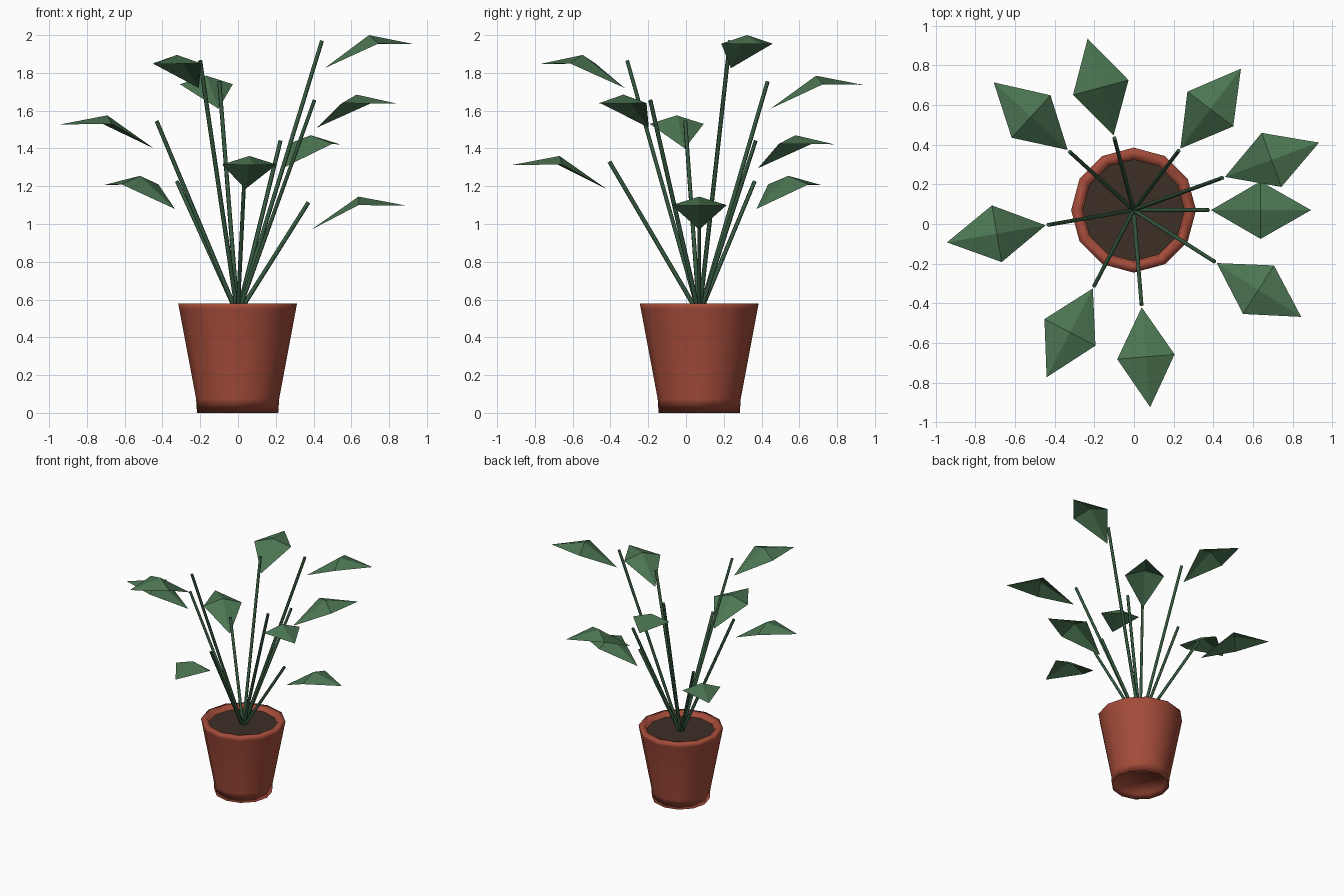
import bpy, bmesh, math
from mathutils import Vector, Matrix

if "Cube" in bpy.data.objects:
    bpy.data.objects.remove(bpy.data.objects["Cube"])

CENTRE = Vector((-0.002, 0.07, 0))


def material(name, rgb):
    m = bpy.data.materials.new(name)
    m.diffuse_color = (*rgb, 1)
    m.use_nodes = True
    m.node_tree.nodes["Principled BSDF"].inputs["Base Color"].default_value = m.diffuse_color
    return m


TERRACOTTA = material("terracotta", (0.37, 0.072, 0.042))
SOIL = material("dark soil", (0.045, 0.029, 0.019))
STEM = material("stem green", (0.036, 0.1, 0.05))
LEAF = material("leaf green", (0.072, 0.18, 0.085))


def add_object(name, bm, mat, smooth=False):
    mesh = bpy.data.meshes.new(name)
    for f in bm.faces:
        f.smooth = smooth
    bm.to_mesh(mesh)
    bm.free()
    mesh.materials.append(mat)
    obj = bpy.data.objects.new(name, mesh)
    obj.location = CENTRE
    bpy.context.collection.objects.link(obj)
    return obj


def lathe(name, profile, mat, sides=12):
    """Revolve (radius, height) points; a closing face fills the last ring."""
    bm = bmesh.new()
    rings = [[bm.verts.new((r * math.cos(a), r * math.sin(a), z))
              for a in (2 * math.pi * i / sides for i in range(sides))]
             for r, z in profile]
    for low, high in zip(rings, rings[1:]):
        for i in range(sides):
            j = (i + 1) % sides
            bm.faces.new((low[i], low[j], high[j], high[i]))
    bm.faces.new(rings[0][::-1])
    bm.faces.new(rings[-1])
    return add_object(name, bm, mat, True)


# Tapered pot with a short foot, recessed base and hollow rim
lathe("pot", [(0.205, 0.04), (0.215, 0.0), (0.22, 0.075), (0.309, 0.55),
              (0.315, 0.58), (0.265, 0.58), (0.255, 0.53)], TERRACOTTA)

# Soil disc inside the rim
bm = bmesh.new()
bmesh.ops.create_circle(bm, cap_ends=True, segments=12, radius=0.257,
                        matrix=Matrix.Translation((0, 0, 0.55)))
add_object("soil", bm, SOIL)


def stem(name, end):
    """Thin six-sided stalk from the soil to its end point."""
    start = Vector((0, 0, 0.52))
    axis = end - start
    turn = axis.to_track_quat('Z', 'Y').to_matrix().to_4x4()
    bm = bmesh.new()
    bmesh.ops.create_cone(bm, cap_ends=True, segments=6, radius1=0.012,
                          radius2=0.011, depth=axis.length,
                          matrix=Matrix.Translation((start + end) / 2) @ turn)
    obj = add_object(name, bm, STEM, True)
    obj.data.set_sharp_from_angle(angle=math.radians(65))


def leaf(name, angle, reach, top):
    """Folded diamond leaf: four flat triangles around a raised middle."""
    bm = bmesh.new()
    turn = Matrix.Rotation(angle, 3, 'Z')
    outline = [(0, 0, -0.145), (0.25, -0.145, -0.015),
               (0.505, 0, -0.018), (0.25, 0.145, -0.015)]
    shift = Vector((reach, 0, top))
    rim = [bm.verts.new(turn @ (Vector(p) + shift)) for p in outline]
    mid = bm.verts.new(turn @ (Vector((0.25, 0, 0.03)) + shift))
    for i in range(4):
        bm.faces.new((rim[i], rim[(i + 1) % 4], mid))
    add_object(name, bm, LEAF)


# Direction in degrees, horizontal reach and height of each stem end
SHOOTS = [(0, 0.39, 1.115), (20, 0.49, 1.97), (52.8, 0.39, 1.44),
          (105, 0.39, 1.755), (137.6, 0.45, 1.225), (189.8, 0.45, 1.545),
          (242.5, 0.445, 1.865), (274.8, 0.492, 1.33), (327.5, 0.497, 1.655)]

for n, (deg, reach, top) in enumerate(SHOOTS, 1):
    a = math.radians(deg)
    r = reach - 0.015
    stem(f"stem_{n}", Vector((r * math.cos(a), r * math.sin(a), top)))
    leaf(f"leaf_{n}", a, reach, top)
